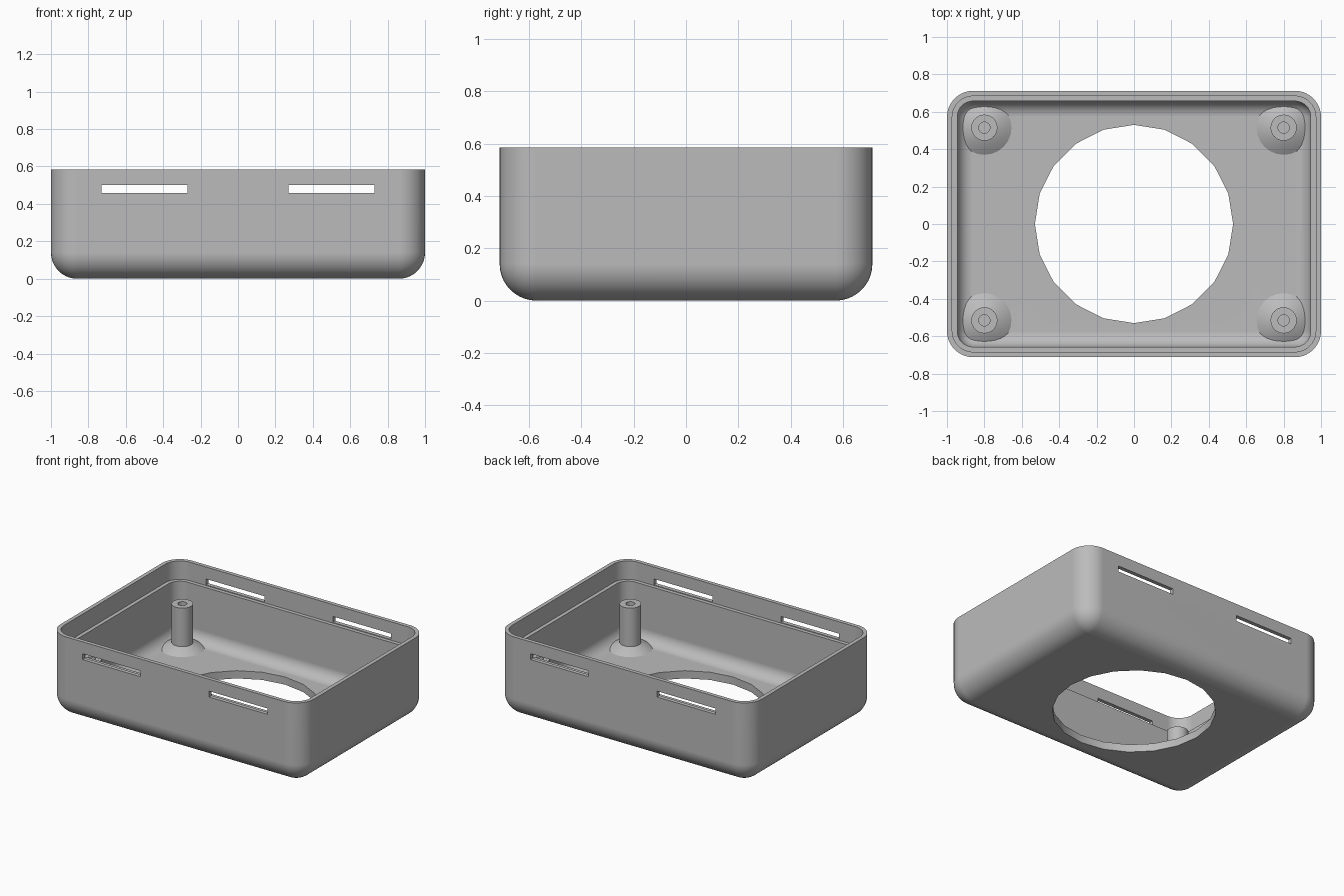
import bpy, bmesh
from math import pi, sin, cos

if "Cube" in bpy.data.objects:
    bpy.data.objects.remove(bpy.data.objects["Cube"])

HALF_X, HALF_Y, HEIGHT = 1.0, 0.712, 0.585
RADIUS, WALL, LIP = 0.14, 0.055, 0.028
LEDGE_Z = 0.453
STEPS = 10

grey = bpy.data.materials.new("plastic grey")
grey.use_nodes = True
grey.diffuse_color = (0.5, 0.5, 0.5, 1)
grey.node_tree.nodes["Principled BSDF"].inputs["Base Color"].default_value = (0.5, 0.5, 0.5, 1)


def make_object(name, bm):
    bmesh.ops.recalc_face_normals(bm, faces=bm.faces)
    mesh = bpy.data.meshes.new(name)
    bm.to_mesh(mesh)
    bm.free()
    mesh.materials.append(grey)
    obj = bpy.data.objects.new(name, mesh)
    bpy.context.collection.objects.link(obj)
    return obj


def activate(obj):
    bpy.ops.object.select_all(action='DESELECT')
    obj.select_set(True)
    bpy.context.view_layer.objects.active = obj


def stack(rings):
    """Skin a series of point rings and cap both ends."""
    bm = bmesh.new()
    loops = [[bm.verts.new(p) for p in ring] for ring in rings]
    for a, b in zip(loops, loops[1:]):
        for i in range(len(a)):
            j = (i + 1) % len(a)
            bm.faces.new((a[i], a[j], b[j], b[i]))
    bm.faces.new(loops[0])
    bm.faces.new(loops[-1])
    return bm


def rounded_rect(inset, z):
    """Rounded rectangle, offset inwards from the outer wall."""
    r = max(RADIUS - inset, 0.002)
    points = []
    for k, (sx, sy) in enumerate(((1, 1), (-1, 1), (-1, -1), (1, -1))):
        for i in range(STEPS + 1):
            a = (k + i / STEPS) * pi / 2
            points.append((sx * (HALF_X - RADIUS) + r * cos(a),
                           sy * (HALF_Y - RADIUS) + r * sin(a), z))
    return points


def circle(r, z, count, x=0, y=0):
    return [(x + r * cos(2 * pi * i / count), y + r * sin(2 * pi * i / count), z)
            for i in range(count)]


def fillet(r):
    """Inset and height along the quarter round under the wall."""
    angles = [i / STEPS * pi / 2 for i in range(STEPS + 1)]
    return [(RADIUS - r * sin(a), RADIUS - r * cos(a)) for a in angles]


# Tray shell: outer skin, stepped rim, inner skin
profile = fillet(RADIUS) + [(0, HEIGHT), (LIP, HEIGHT), (LIP, LEDGE_Z), (WALL, LEDGE_Z)]
profile += reversed(fillet(RADIUS - WALL))
shell = make_object("tray_shell", stack([rounded_rect(d, z) for d, z in profile]))

# Cutters: round floor opening and rim slots
cutters = [make_object("opening_cutter", stack([circle(0.53, z, 20) for z in (-0.1, 0.2)]))]
for sx in (-1, 1):
    for sy in (-1, 1):
        bm = bmesh.new()
        bmesh.ops.create_cube(bm, size=1)
        bmesh.ops.scale(bm, vec=(0.46, 0.12, 0.042), verts=bm.verts)
        bmesh.ops.translate(bm, vec=(sx * 0.5, sy * HALF_Y, 0.479), verts=bm.verts)
        cutters.append(make_object("slot_cutter", bm))

activate(shell)
for cutter in cutters:
    cutter.hide_render = True
    mod = shell.modifiers.new("cut", 'BOOLEAN')
    mod.operation, mod.solver, mod.object = 'DIFFERENCE', 'EXACT', cutter
    bpy.ops.object.modifier_apply(modifier=mod.name)
    bpy.data.objects.remove(cutter)

# Screw posts with a flared foot and a blind hole
post_profile = [(0.148, 0.045), (0.145, 0.055), (0.11, 0.078), (0.07, 0.095),
                (0.07, 0.37), (0.03, 0.37), (0.03, 0.1)]
parts = [shell]
for sx, side in ((1, "left"), (-1, "right")):
    for sy, end in ((-1, "front"), (1, "back")):
        rings = [circle(r, z, 24, sx * 0.8, sy * 0.515) for r, z in post_profile]
        parts.append(make_object(f"screw_post_{end}_{side}", stack(rings)))

# Smooth rounds with crisp edges and flat large faces
for part in parts:
    activate(part)
    bpy.ops.object.shade_smooth_by_angle(angle=pi / 6)
    mod = part.modifiers.new("weighted normals", 'WEIGHTED_NORMAL')
    mod.keep_sharp = True
